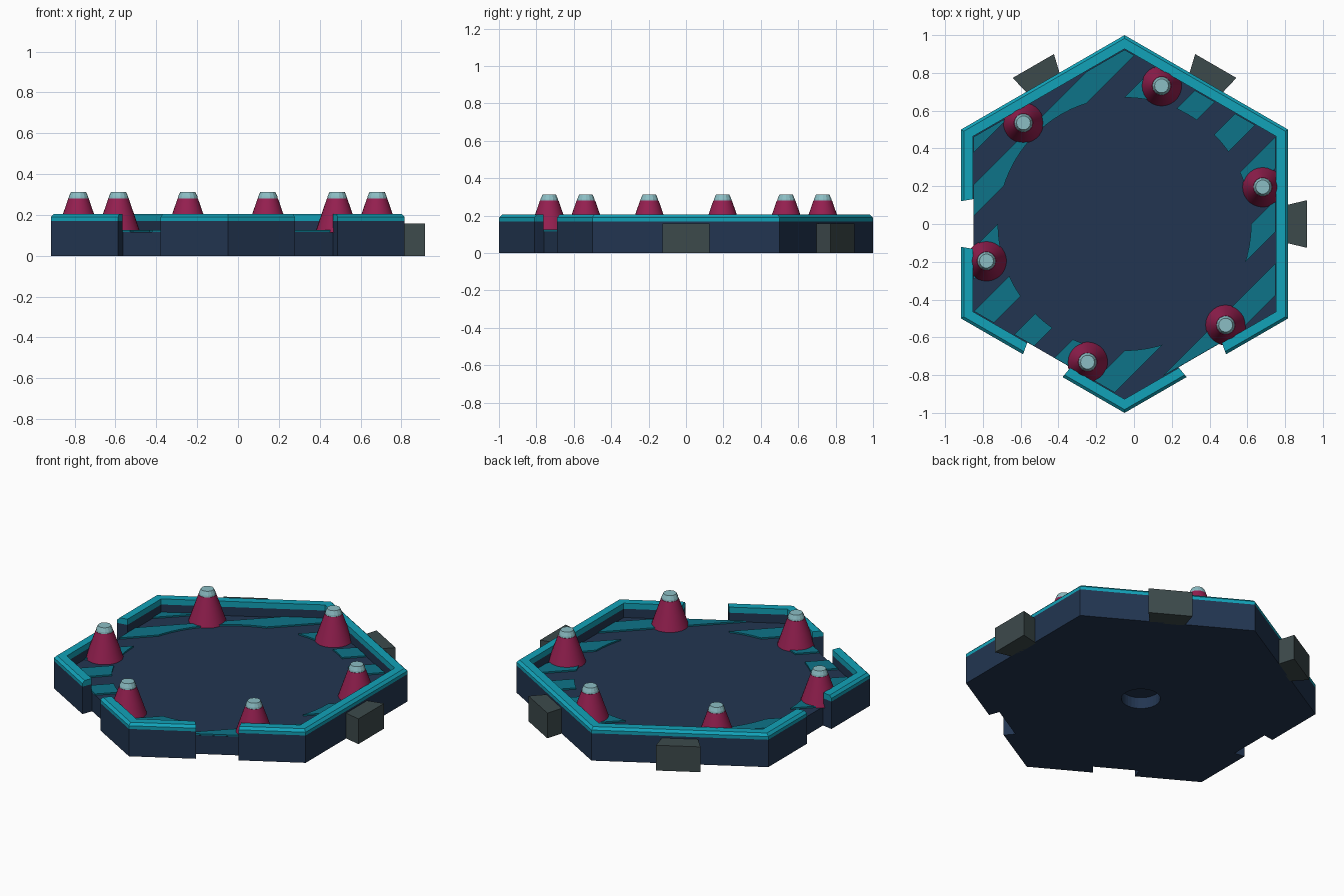
import bpy, bmesh, math
from mathutils import Vector, Matrix

if "Cube" in bpy.data.objects:
    bpy.data.objects.remove(bpy.data.objects["Cube"])

CX = -0.05                       # hexagon centre
APO, INNER = 0.866, 0.803        # outer and inner wall distances
FLOOR, BAND, TOP = 0.116, 0.17, 0.205
CIRCLE, STRIPE = 0.67, 0.168


def material(name, rgb):
    m = bpy.data.materials.new(name)
    m.use_nodes = True
    m.diffuse_color = (*rgb, 1)
    m.node_tree.nodes["Principled BSDF"].inputs["Base Color"].default_value = (*rgb, 1)
    return m


navy = material("navy", (0.016, 0.036, 0.082))
cyan = material("bright teal", (0.006, 0.36, 0.48))
teal = material("dark teal", (0.004, 0.175, 0.25))
crimson = material("crimson", (0.30, 0.014, 0.08))
pale = material("pale aqua", (0.26, 0.51, 0.55))
grey = material("slate grey", (0.046, 0.068, 0.071))


def finish(bm, name, mat=None, smooth=False):
    bmesh.ops.recalc_face_normals(bm, faces=bm.faces)
    mesh = bpy.data.meshes.new(name)
    bm.to_mesh(mesh)
    bm.free()
    ob = bpy.data.objects.new(name, mesh)
    bpy.context.collection.objects.link(ob)
    ob.location.x = CX
    if mat:
        mesh.materials.append(mat)
    if smooth:
        bpy.ops.object.select_all(action='DESELECT')
        ob.select_set(True)
        bpy.context.view_layer.objects.active = ob
        bpy.ops.object.shade_smooth_by_angle()
    return ob


def lathe(bm, profile, sides, centre=(0, 0), closed=False, start=0.0):
    """Sweep (radius, z) points round an axis; open profiles get end caps."""
    rings = []
    for r, z in profile:
        rings.append([bm.verts.new((centre[0] + r * math.cos(start + math.tau * i / sides),
                                    centre[1] + r * math.sin(start + math.tau * i / sides), z))
                      for i in range(sides)])
    pairs = list(zip(rings, rings[1:]))
    if closed:
        pairs.append((rings[-1], rings[0]))
    else:
        bm.faces.new(rings[0])
        bm.faces.new(rings[-1])
    for a, b in pairs:
        for i in range(sides):
            j = (i + 1) % sides
            bm.faces.new((a[i], a[j], b[j], b[i]))


def hexed(points):
    """Turn flat-side distances into corner radii."""
    return [(d / math.cos(math.pi / 6), z) for d, z in points]


def dovetail(bm, near, far, w_near, w_far, z0, z1, angle):
    """Trapezoid block standing on one side of the hexagon."""
    corners = [(near, -w_near), (far, -w_far), (far, w_far), (near, w_near)]
    turn = Matrix.Rotation(angle, 3, 'Z')
    low, high = [[bm.verts.new(turn @ Vector((x, y, z))) for x, y in corners] for z in (z0, z1)]
    bm.faces.new(low)
    bm.faces.new(high)
    for i in range(4):
        j = (i + 1) % 4
        bm.faces.new((low[i], low[j], high[j], high[i]))


def cut(ob, cutter):
    mod = ob.modifiers.new("cut", 'BOOLEAN')
    mod.operation, mod.solver, mod.object = 'DIFFERENCE', 'EXACT', cutter
    bpy.context.view_layer.objects.active = ob
    bpy.ops.object.modifier_apply(modifier=mod.name)


# Tray body with a sunken floor
bm = bmesh.new()
lathe(bm, hexed([(APO, 0), (APO, BAND), (INNER, BAND), (INNER, FLOOR)]), 6, start=math.pi / 6)
body = finish(bm, "tray_body", navy)

# Coloured rim on the wall, bevelled on the outside
bm = bmesh.new()
lathe(bm, hexed([(APO, BAND), (APO, 0.19), (APO - 0.015, TOP), (INNER, TOP), (INNER, BAND)]),
      6, closed=True, start=math.pi / 6)
rim = finish(bm, "wall_rim", cyan)

# Sockets on three sides and a round recess underneath
bm = bmesh.new()
for k in (3, 4, 5):
    dovetail(bm, INNER - 0.003, 0.9, 0.132, 0.115, -0.1, 0.3, k * math.pi / 3)
lathe(bm, [(0.11, -0.1), (0.11, 0.07)], 32)
cutter = finish(bm, "socket_cutter")
cutter.hide_render = True
cut(body, cutter)
cut(rim, cutter)
bpy.data.objects.remove(cutter)

# Connectors on the other three sides
for k, name in enumerate(("left", "back_left", "back_right")):
    bm = bmesh.new()
    dovetail(bm, APO - 0.01, 0.966, 0.1, 0.126, 0, 0.157, k * math.pi / 3)
    finish(bm, name + "_connector", grey)

# Diagonal floor stripes between the central circle and the wall
bm = bmesh.new()
loops = []
for i in range(72):
    a = math.tau * i / 72
    off = (a + math.pi / 6) % (math.pi / 3) - math.pi / 6
    r = (INNER - 0.004) / math.cos(off)
    loops.append([bm.verts.new((q * math.cos(a), q * math.sin(a), FLOOR)) for q in (CIRCLE, r)])
for (a, b), (c, d) in zip(loops, loops[1:] + loops[:1]):
    bm.faces.new((a, b, d, c))
for k in range(-8, 9):
    bmesh.ops.bisect_plane(bm, geom=bm.verts[:] + bm.edges[:] + bm.faces[:], dist=1e-6,
                           plane_co=(k * STRIPE, 0, 0), plane_no=(1, -1, 0))
dark = []
for f in bm.faces:
    c = f.calc_center_median()
    if math.floor((c.x - c.y) / STRIPE) % 2:
        dark.append(f)
bmesh.ops.delete(bm, geom=dark, context='FACES')
raised = bmesh.ops.extrude_face_region(bm, geom=bm.faces[:])["geom"]
bmesh.ops.translate(bm, vec=(0, 0, 0.009), verts=[v for v in raised if isinstance(v, bmesh.types.BMVert)])
finish(bm, "floor_stripes", teal)

# Six pylons with pale tips
for k in range(6):
    a = math.pi / 12 + k * math.pi / 3
    spot = (0.757 * math.cos(a), 0.757 * math.sin(a))
    bm = bmesh.new()
    lathe(bm, [(0.107, FLOOR - 0.002), (0.076, TOP), (0.05, 0.28)], 28, spot)
    finish(bm, f"pylon_{k + 1}", crimson, True)
    bm = bmesh.new()
    lathe(bm, [(0.049, 0.279), (0.047, 0.29), (0.037, 0.313)], 14, spot)
    finish(bm, f"pylon_tip_{k + 1}", pale)
